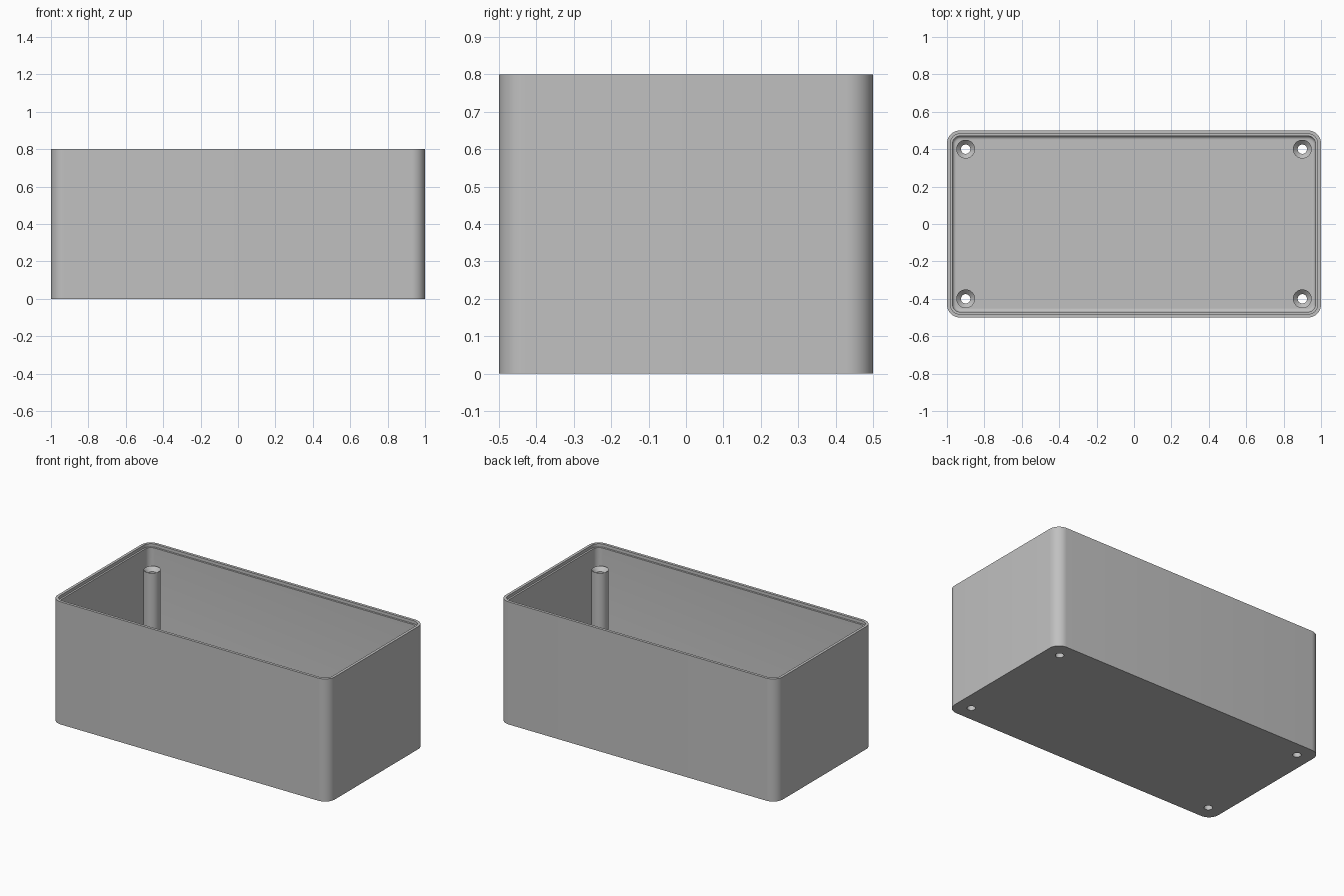
import bpy, bmesh, math

cube = bpy.data.objects.get("Cube")
if cube:
    bpy.data.objects.remove(cube)

HALF_X, HALF_Y, HEIGHT, CORNER = 1.0, 0.5, 0.8, 0.07
WALL, FLOOR, FILLET = 0.03, 0.03, 0.018
POST_R, HOLE_R, POST_TOP = 0.05, 0.025, 0.675
POSTS = [(sx * 0.9, sy * 0.4) for sx in (-1, 1) for sy in (-1, 1)]

grey = bpy.data.materials.new("plain_grey")
grey.use_nodes = True
grey.diffuse_color = (0.53, 0.53, 0.53, 1)
grey.node_tree.nodes["Principled BSDF"].inputs["Base Color"].default_value = grey.diffuse_color


def rounded_loop(bm, inset, z, steps=10):
    """Rounded rectangle, moved inwards by inset."""
    verts = []
    r = CORNER - inset
    for i, (sx, sy) in enumerate([(1, 1), (-1, 1), (-1, -1), (1, -1)]):
        for k in range(steps + 1):
            a = (i + k / steps) * math.pi / 2
            verts.append(bm.verts.new((sx * (HALF_X - CORNER) + r * math.cos(a),
                                       sy * (HALF_Y - CORNER) + r * math.sin(a), z)))
    return verts


def circle_loop(bm, centre, radius, z, steps=32):
    angles = [2 * math.pi * k / steps for k in range(steps)]
    return [bm.verts.new((centre[0] + radius * math.cos(a),
                          centre[1] + radius * math.sin(a), z)) for a in angles]


def bridge(bm, a, b):
    for i in range(len(a)):
        j = (i + 1) % len(a)
        bm.faces.new((a[i], a[j], b[j], b[i]))


def fill_with_holes(bm, outer, holes):
    """Flat sheet inside outer, left open at the holes."""
    edges = []
    for loop in [outer] + holes:
        for i, v in enumerate(loop):
            w = loop[(i + 1) % len(loop)]
            edges.append(bm.edges.get((v, w)) or bm.edges.new((v, w)))
    bmesh.ops.triangle_fill(bm, edges=edges, use_beauty=True)


def finish(bm, name):
    bmesh.ops.recalc_face_normals(bm, faces=bm.faces)
    mesh = bpy.data.meshes.new(name)
    bm.to_mesh(mesh)
    bm.free()
    mesh.materials.append(grey)
    obj = bpy.data.objects.new(name, mesh)
    bpy.context.collection.objects.link(obj)
    bpy.ops.object.select_all(action="DESELECT")
    obj.select_set(True)
    bpy.context.view_layer.objects.active = obj
    bpy.ops.object.shade_smooth_by_angle(angle=math.radians(35))


# Box: outer wall, stepped rim, inner wall and rounded floor edge
bm = bmesh.new()
section = [(0, 0), (0, HEIGHT), (0.018, HEIGHT), (0.018, HEIGHT - 0.02), (WALL, HEIGHT - 0.02)]
for k in range(6):
    a = k / 5 * math.pi / 2
    section.append((WALL + FILLET * (1 - math.cos(a)), FLOOR + FILLET * (1 - math.sin(a))))
loops = [rounded_loop(bm, inset, z) for inset, z in section]
for a, b in zip(loops, loops[1:]):
    bridge(bm, a, b)

# Underside and floor, open at the screw posts
fill_with_holes(bm, loops[0], [circle_loop(bm, p, HOLE_R, 0) for p in POSTS])
fill_with_holes(bm, loops[-1], [circle_loop(bm, p, POST_R, FLOOR) for p in POSTS])
finish(bm, "open_box")

# Screw posts with a countersunk top and a hole through the floor
for p in POSTS:
    bm = bmesh.new()
    rings = [circle_loop(bm, p, r, z) for r, z in
             [(POST_R, FLOOR), (POST_R, POST_TOP), (HOLE_R, POST_TOP - 0.025), (HOLE_R, 0)]]
    for a, b in zip(rings, rings[1:]):
        bridge(bm, a, b)
    finish(bm, "screw_post_%s_%s" % ("back" if p[1] > 0 else "front", "left" if p[0] > 0 else "right"))
